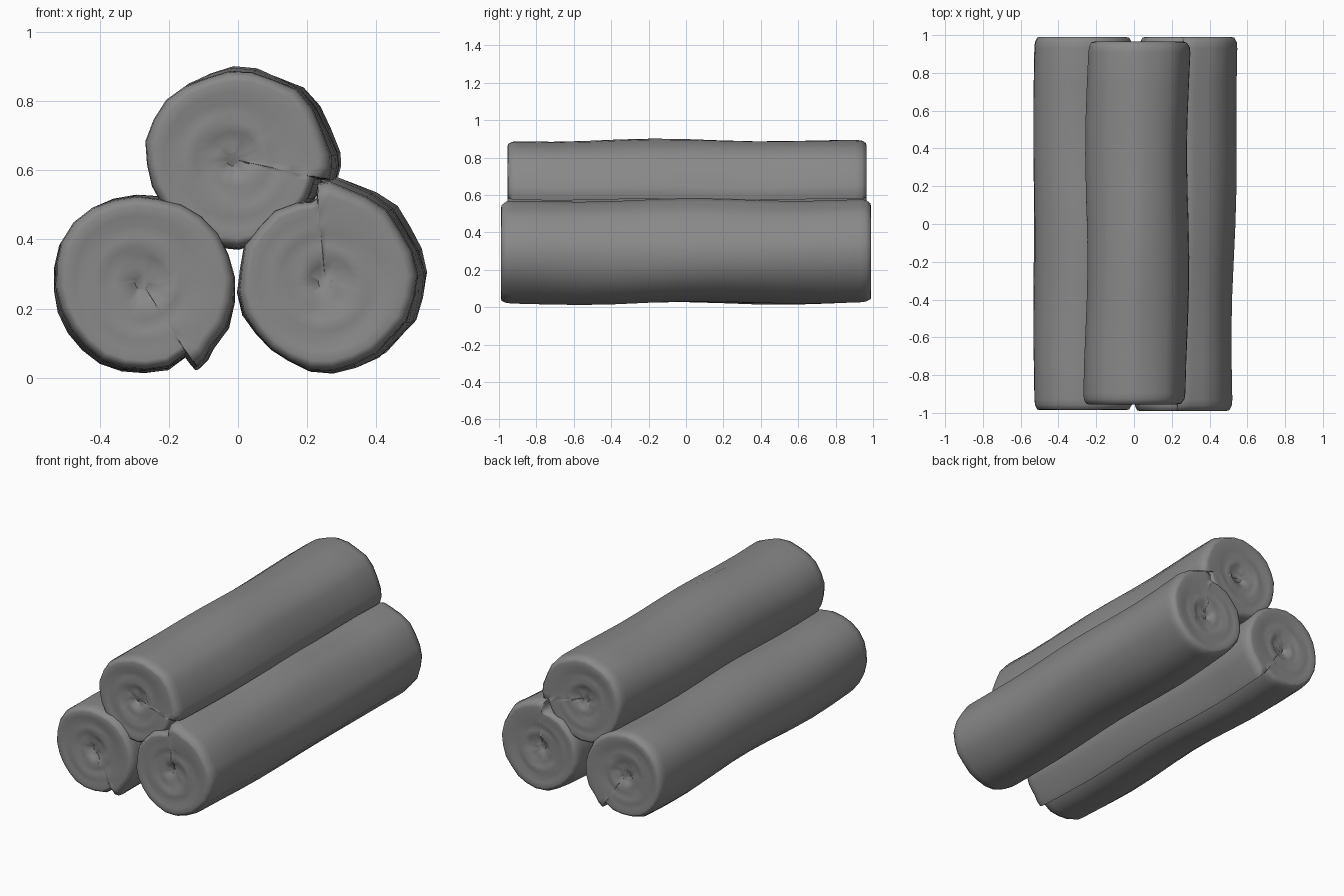
import bpy, bmesh, random
from math import sin, cos, pi, radians, exp

cube = bpy.data.objects.get("Cube")
if cube:
    bpy.data.objects.remove(cube)

cloth = bpy.data.materials.new("grey_cloth")
cloth.use_nodes = True
GREY = (0.25, 0.25, 0.25, 1)
cloth.diffuse_color = GREY
cloth.node_tree.nodes["Principled BSDF"].inputs["Base Color"].default_value = GREY

SIDES = 24
CORE = 0.245


def outline():
    """Rolled section as (angle, radius): a loose flap, then the coil, then the notch."""
    pts = [(0, 0.272), (0.01, 0.288), (0.13, 0.294)]
    for i in range(1, SIDES):
        t = 2 * pi * i / SIDES
        if t > 0.2:
            pts.append((t, 0.25 + 0.038 * exp(-t / 1.3)))
    return pts + [(2 * pi - 0.08, CORE), (2 * pi - 0.01, 0.243)]


def roll(name, centre, drift, y0, y1, tip, turn, seed):
    rng = random.Random(seed)
    section = outline()
    jitter = [rng.uniform(-0.006, 0.006) for _ in section]
    phase = rng.uniform(0, 2 * pi)
    bm = bmesh.new()

    def ring(y, f, end):
        """One section at y, shrunk by f; end is -1 or 1 on the coiled ends."""
        k = (y - y0) / (y1 - y0)
        cx = centre[0] + drift[0] * k + 0.005 * sin(5 * y + phase)
        cz = centre[1] + drift[1] * k + 0.005 * sin(6 * y + phase)
        verts = []
        for (t, r), j in zip(section, jitter):
            rad = f * (CORE + (r + j - CORE) * f ** 4)
            rad += f * 0.004 * sin(3 * t + 4 * y + phase)
            a = tip + turn * t
            dip = 0
            if end and f < 0.9:
                # spiral groove, deepest near the middle
                wave = 0.5 - 0.5 * cos(2 * pi * (3 * f - t / (2 * pi)))
                dip = (0.02 * wave + rng.uniform(0, 0.006)) * (1.15 - f)
                dip += 0.022 * max(0, 0.35 - f) / 0.35
            verts.append(bm.verts.new((cx + rad * cos(a), y - end * dip, cz + rad * sin(a))))
        return verts

    inner = [0.08, 0.2, 0.32, 0.44, 0.56, 0.68, 0.8, 0.9]
    rings = [ring(y0, f, -1) for f in inner]
    rings += [ring(y0 + 0.004, 0.95, 0), ring(y0 + 0.028, 0.99, 0)]
    steps = 10
    for i in range(steps + 1):
        rings.append(ring(y0 + 0.06 + (y1 - y0 - 0.12) * i / steps, 1, 0))
    rings += [ring(y1 - 0.028, 0.99, 0), ring(y1 - 0.004, 0.95, 0)]
    rings += [ring(y1, f, 1) for f in reversed(inner)]

    n = len(section)
    for a, b in zip(rings, rings[1:]):
        for i in range(n):
            bm.faces.new((a[i], a[(i + 1) % n], b[(i + 1) % n], b[i]))
    bm.faces.new(rings[0])
    bm.faces.new(rings[-1])
    bmesh.ops.recalc_face_normals(bm, faces=bm.faces)
    mesh = bpy.data.meshes.new(name)
    bm.to_mesh(mesh)
    bm.free()
    mesh.materials.append(cloth)
    obj = bpy.data.objects.new(name, mesh)
    bpy.context.collection.objects.link(obj)
    bpy.ops.object.select_all(action="DESELECT")
    obj.select_set(True)
    bpy.context.view_layer.objects.active = obj
    bpy.ops.object.shade_smooth_by_angle(angle=radians(60))


# two rolls on the ground, one resting in the valley between them
roll("right_roll", (-0.28, 0.27), (0, 0), -0.985, 0.99, radians(-57), 1, 2)
roll("left_roll", (0.25, 0.27), (0.035, 0.01), -0.99, 0.99, radians(95), -1, 5)
roll("top_roll", (-0.01, 0.632), (0.015, 0), -0.955, 0.965, radians(-12), 1, 9)
